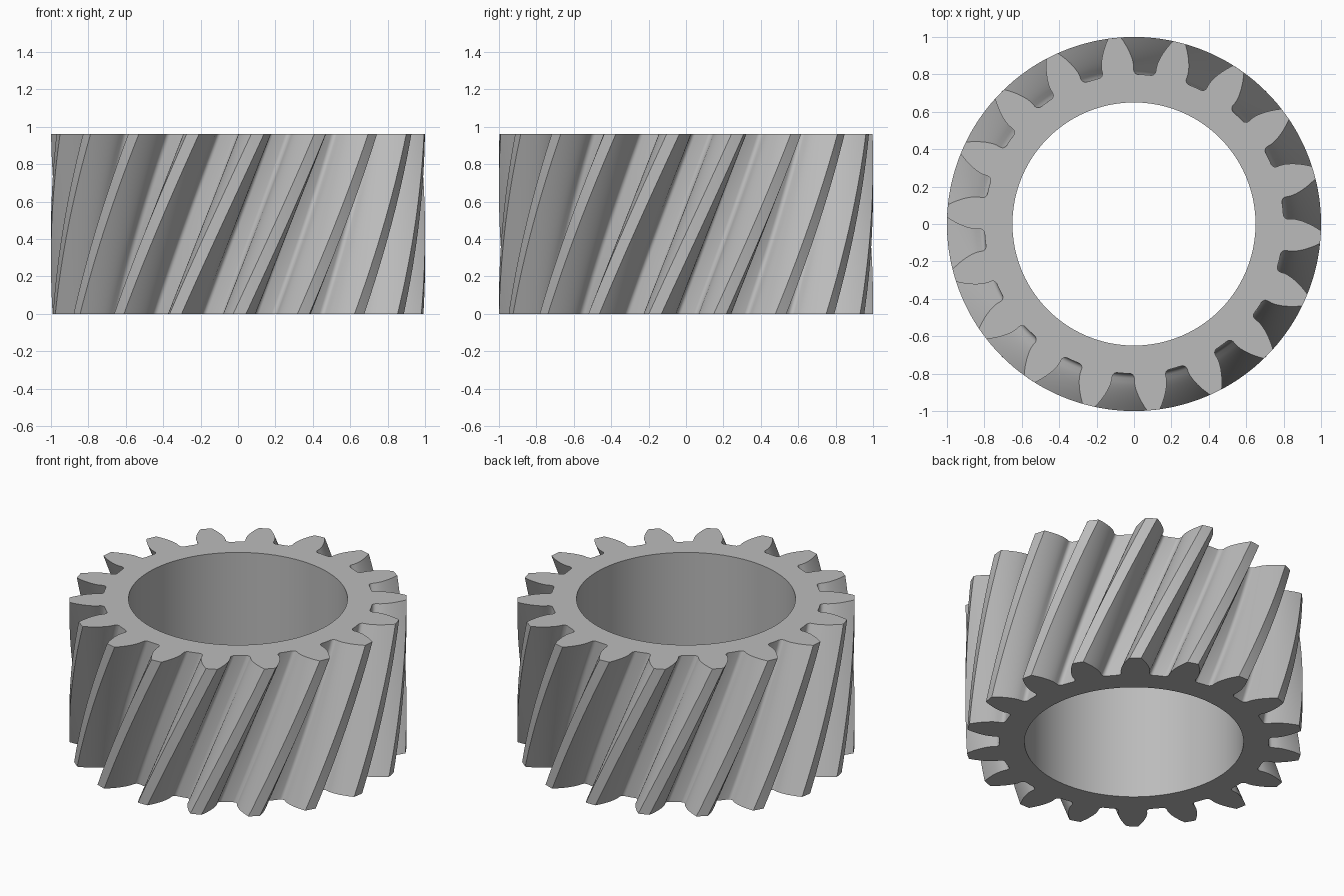
import bpy
import bmesh
from math import pi, radians, sin, cos, tan, acos, asin, atan2, hypot

TEETH = 18
R_TIP, R_PITCH, R_ROOT, R_HOLE = 1.0, 0.9, 0.8, 0.65
R_BASE = R_PITCH * cos(radians(20))
FILLET = 0.025
HEIGHT = 0.96
TWIST = radians(25.5)      # helix turn from bottom to top
PHASE = radians(10.5)      # a tooth centre at the bottom
LAYERS = 24
HOLE_SIDES = 96

old = bpy.data.objects.get("Cube")
if old:
    bpy.data.objects.remove(old)


def involute(r):
    a = acos(min(1, R_BASE / r))
    return tan(a) - a


def half_tooth():
    """Polar points (r, angle) of one flank, from the tip down to the root."""
    half_pitch = pi / (2 * TEETH) + involute(R_PITCH)
    steps = 8
    pts = []
    for i in range(steps + 1):
        r = R_TIP + (R_BASE - R_TIP) * i / steps
        pts.append((r, half_pitch - involute(r)))
    # rounded corner between the flank and the root circle
    wall = half_pitch
    rc = R_ROOT + FILLET
    c = wall + asin(FILLET / rc)
    start, end = wall - pi / 2, c - pi
    for i in range(6):
        t = start + (end - start) * i / 5
        x, y = rc * cos(c) + FILLET * cos(t), rc * sin(c) + FILLET * sin(t)
        pts.append((hypot(x, y), atan2(y, x)))
    return pts


def gear_outline():
    flank = half_tooth()
    tooth = [(r, -a) for r, a in reversed(flank)] + [(R_TIP, 0)] + flank
    tooth.append((R_ROOT, pi / TEETH))
    return [(r, a + k * 2 * pi / TEETH) for k in range(TEETH) for r, a in tooth]


def add_ring(bm, polar, z, turn):
    return [bm.verts.new((r * cos(a + turn), r * sin(a + turn), z)) for r, a in polar]


def bridge(bm, low, high):
    n = len(low)
    for i in range(n):
        j = (i + 1) % n
        bm.faces.new((low[i], low[j], high[j], high[i]))


bm = bmesh.new()

# twisted tooth surface
outline = gear_outline()
rings = [add_ring(bm, outline, HEIGHT * k / LAYERS, PHASE + TWIST * k / LAYERS)
         for k in range(LAYERS + 1)]
for low, high in zip(rings, rings[1:]):
    bridge(bm, low, high)

# straight bore
circle = [(R_HOLE, 2 * pi * i / HOLE_SIDES) for i in range(HOLE_SIDES)]
bore = [add_ring(bm, circle, z, 0) for z in (0, HEIGHT)]
bridge(bm, bore[1], bore[0])

# flat end faces between the tooth outline and the bore
for outer, inner in ((rings[0], bore[0]), (rings[-1], bore[1])):
    edges = [bm.edges.get((loop[i - 1], loop[i]))
             for loop in (outer, inner) for i in range(len(loop))]
    bmesh.ops.triangle_fill(bm, edges=edges, use_beauty=True)
bmesh.ops.recalc_face_normals(bm, faces=bm.faces)

mesh = bpy.data.meshes.new("helical_gear")
bm.to_mesh(mesh)
bm.free()
gear = bpy.data.objects.new("helical_gear", mesh)
bpy.context.collection.objects.link(gear)

# plain grey metal
grey = (0.5, 0.5, 0.5, 1)
mat = bpy.data.materials.new("steel_grey")
mat.use_nodes = True
mat.diffuse_color = grey
mat.node_tree.nodes["Principled BSDF"].inputs["Base Color"].default_value = grey
mesh.materials.append(mat)

# smooth flanks, sharp tooth edges
bpy.ops.object.select_all(action='DESELECT')
gear.select_set(True)
bpy.context.view_layer.objects.active = gear
bpy.ops.object.shade_smooth_by_angle(angle=radians(30))
